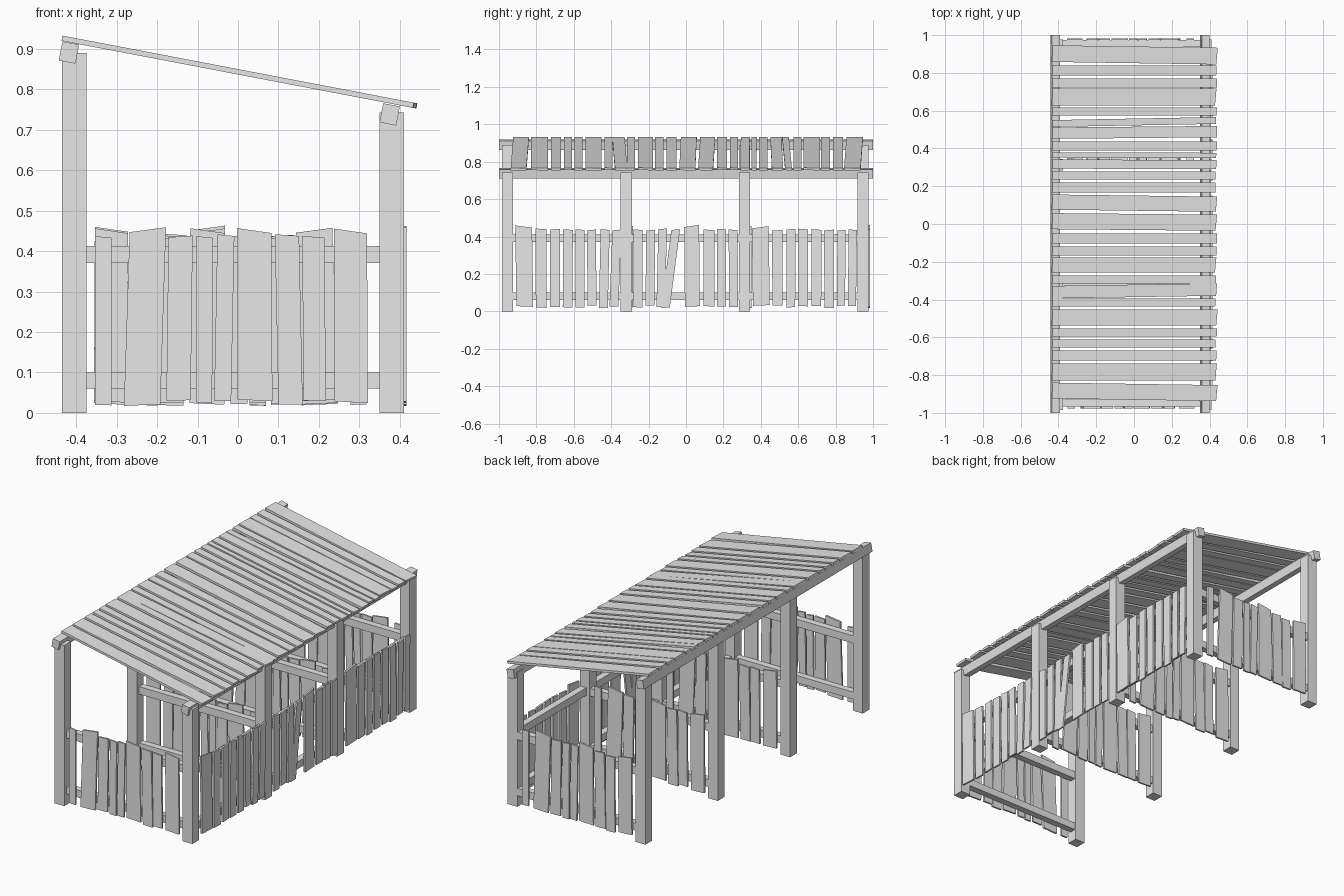
import bpy
import bmesh
import math
import random
from mathutils import Matrix, Vector

random.seed(4)
default_cube = bpy.data.objects.get("Cube")
if default_cube:
    bpy.data.objects.remove(default_cube, do_unlink=True)

# One plain grey for all the timber
timber = bpy.data.materials.new("timber_grey")
timber.use_nodes = True
grey = (0.8, 0.8, 0.8, 1.0)
timber.diffuse_color = grey
timber.node_tree.nodes["Principled BSDF"].inputs["Base Color"].default_value = grey

SLOPE = math.radians(10.8)


def finish(name, bm, matrix=None):
    """Turn a bmesh into a named, flat shaded timber object."""
    bmesh.ops.recalc_face_normals(bm, faces=bm.faces)
    mesh = bpy.data.meshes.new(name)
    bm.to_mesh(mesh)
    bm.free()
    mesh.materials.append(timber)
    obj = bpy.data.objects.new(name, mesh)
    bpy.context.collection.objects.link(obj)
    if matrix:
        obj.matrix_world = matrix
    return obj


def box(name, low, high, tilt=0.0):
    """Squared timber between two corners, tilted about its own y axis."""
    low, high = Vector(low), Vector(high)
    bm = bmesh.new()
    bmesh.ops.create_cube(bm, size=1.0)
    bmesh.ops.scale(bm, vec=high - low, verts=bm.verts)
    place = Matrix.Translation((low + high) / 2) @ Matrix.Rotation(tilt, 4, "Y")
    return finish(name, bm, place)


def add_board(bm, start, end, width, bottom, top, thickness, slant):
    """Rough sawn board: a slightly skewed outline, extruded outward (-y)."""
    half = width / 2
    outline = [
        (start - half, bottom + slant / 3),
        (start + half, bottom - slant / 3),
        (end + half, top - slant),
        (end - half, top + slant),
    ]
    verts = [bm.verts.new((u, 0, v)) for u, v in outline]
    face = bm.faces.new(verts)
    grown = bmesh.ops.extrude_face_region(bm, geom=[face])
    moved = [g for g in grown["geom"] if isinstance(g, bmesh.types.BMVert)]
    bmesh.ops.translate(bm, verts=moved, vec=(0, -thickness, 0))


def fence(name, planks, matrix):
    """Upright planks given in thousandths: foot, head, width."""
    bm = bmesh.new()
    for foot, head, width in planks:
        wide = width > 70
        top = (0.453 if wide else 0.437) + random.uniform(-0.004, 0.004)
        bottom = random.uniform(0.018, 0.032)
        slant = random.choice((-1, 1)) * (0.006 if wide else 0.002)
        add_board(bm, foot / 1000, head / 1000, width / 1000, bottom, top, 0.01, slant)
    return finish(name, bm, matrix)


# Four pairs of posts
post_rows = {"front": -0.955, "front_middle": -0.32, "back_middle": 0.313, "back": 0.947}
for row, y in post_rows.items():
    for side, x, height in (("high", -0.405, 0.89), ("low", 0.38, 0.743)):
        box(f"{row}_{side}_post", (x - 0.03, y - 0.03, 0), (x + 0.03, y + 0.03, height))

# Long beams carrying the roof, tilted with it
for side, x, z in (("high", -0.418, 0.891), ("low", 0.375, 0.738)):
    box(f"{side}_roof_beam", (x - 0.021, -1, z - 0.024), (x + 0.021, 1, z + 0.024), SLOPE)

# Cross fences: the front one faces forward, the others face backward
cross_planks = [
    (-333, -333, 40), (-237, -223, 90), (-147, -142, 60), (-84, -82, 40), (-38, -30, 42),
    (42, 40, 86), (130, 121, 60), (190, 186, 55), (280, 278, 82),
]
rail_heights = {"lower": (0.06, 0.1), "upper": (0.37, 0.412)}
for row, y in post_rows.items():
    if row == "front":
        face = y - 0.011
        rail_y = (face, face + 0.036)
        place = Matrix.Translation((0, face, 0))
    else:
        face = y + 0.026
        rail_y = (face - 0.036, face)
        place = Matrix.Translation((-0.035, face, 0)) @ Matrix.Rotation(math.pi, 4, "Z")
    fence(f"{row}_cross_fence", cross_planks, place)
    for level, (low, high) in rail_heights.items():
        box(f"{row}_{level}_rail", (-0.376, rail_y[0], low), (0.351, rail_y[1], high))

# Long fence closing the low side
side_planks = [
    (-862, -868, 90), (-774, -776, 58), (-700, -700, 52), (-633, -631, 52),
    (-566, -566, 48), (-502, -506, 48), (-442, -432, 48), (-385, -370, 48),
    (-256, -256, 48), (-192, -190, 48), (-135, -125, 46), (-110, -55, 46),
    (34, 30, 80), (123, 123, 58), (190, 190, 48), (254, 252, 48),
    (403, 397, 90), (489, 488, 55), (560, 561, 48), (627, 626, 52),
    (697, 698, 52), (766, 764, 52), (828, 832, 44), (887, 892, 44),
]
fence_x = 0.406
fence("low_side_fence", side_planks,
      Matrix.Translation((fence_x, 0, 0)) @ Matrix.Rotation(math.pi / 2, 4, "Z"))
for level, (low, high) in rail_heights.items():
    box(f"low_side_{level}_rail", (fence_x - 0.036, -0.93, low), (fence_x, 0.925, high))

# Roof boards from back to front: high end, low end, width in thousandths
roof_boards = [
    (-902, -889, 88), (-812, -812, 53), (-746, -746, 48), (-672, -672, 90),
    (-595, -595, 43), (-532, -548, 36), (-481, -489, 60), (-413, -413, 48),
    (-365, -363, 28), (-317, -315, 48), (-257, -257, 43), (-193, -193, 53),
    (-116, -105, 80), (-15, -7, 85), (77, 77, 53), (143, 143, 48), (217, 217, 80),
    (294, 294, 43), (344, 330, 32), (376, 362, 36), (415, 415, 43), (495, 495, 85),
    (574, 574, 43), (632, 632, 43), (696, 696, 53), (783, 783, 90), (882, 895, 84),
]
bm = bmesh.new()
for high_end, low_end, width in roof_boards:
    length = 0.887 + random.uniform(-0.006, 0.004)
    slant = 0.004 if width > 70 else 0.001
    add_board(bm, high_end / 1000, low_end / 1000, width / 1000, 0.002, length, 0.013, slant)
sin, cos = math.sin(SLOPE), math.cos(SLOPE)
roof_frame = Matrix((
    (0, -sin, cos, -0.437),
    (-1, 0, 0, 0),
    (0, -cos, -sin, 0.92),
    (0, 0, 0, 1),
))
finish("roof_boards", bm, roof_frame)
